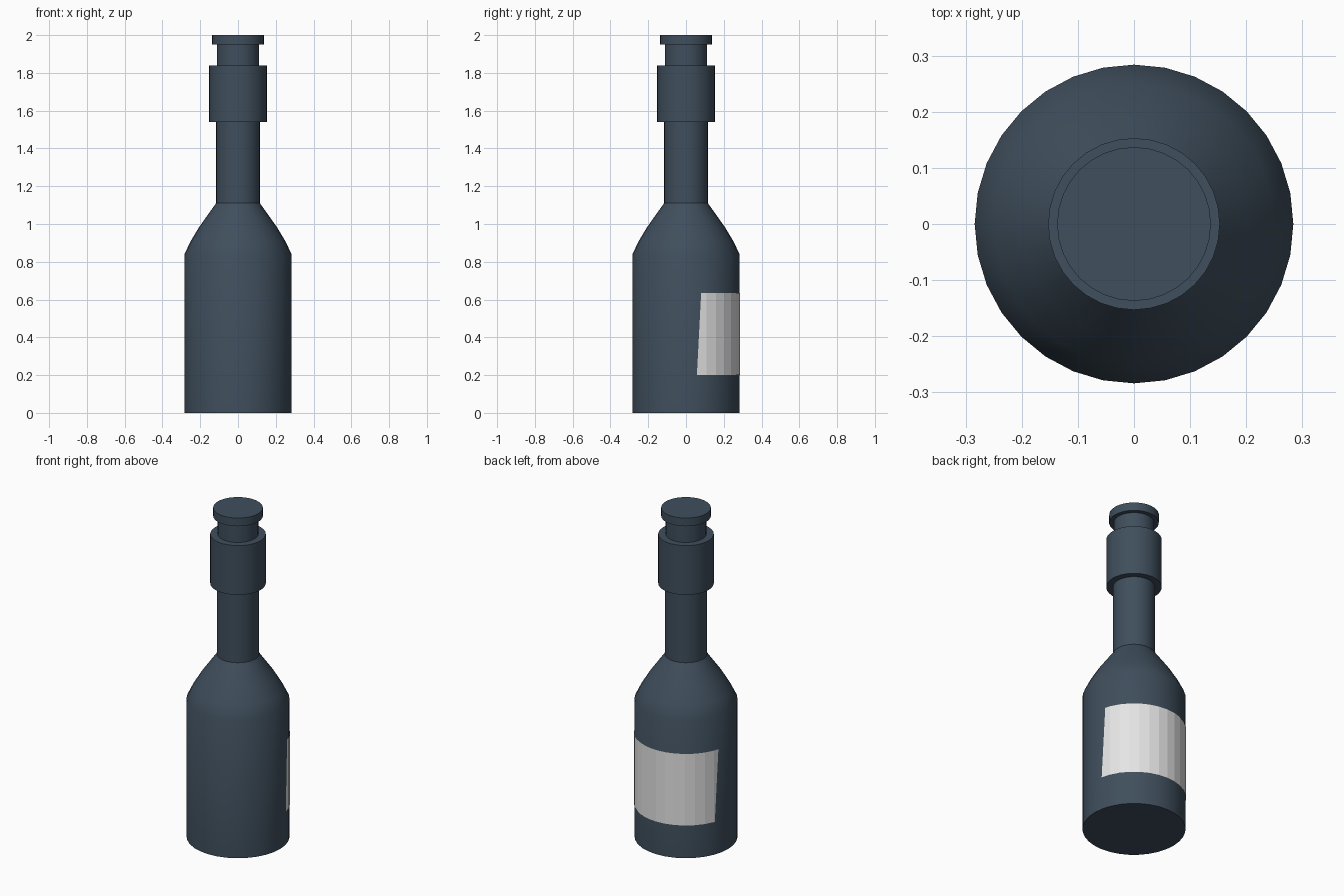
import bpy, bmesh, math

if "Cube" in bpy.data.objects:
    bpy.data.objects.remove(bpy.data.objects["Cube"], do_unlink=True)

SIDES = 32
STEP = 2 * math.pi / SIDES
RADIUS = 0.284


def material(name, rgb):
    mat = bpy.data.materials.new(name)
    mat.use_nodes = True
    colour = (*rgb, 1)
    mat.diffuse_color = colour
    mat.node_tree.nodes["Principled BSDF"].inputs["Base Color"].default_value = colour
    return mat


def add_object(name, bm, mat):
    mesh = bpy.data.meshes.new(name)
    bm.to_mesh(mesh)
    bm.free()
    mesh.materials.append(mat)
    obj = bpy.data.objects.new(name, mesh)
    bpy.context.collection.objects.link(obj)
    return obj


def lathe(name, profile, mat):
    """Closed solid turned from (radius, height) points, bottom to top."""
    bm = bmesh.new()
    rings = [[bm.verts.new((r * math.cos(i * STEP), r * math.sin(i * STEP), z))
              for i in range(SIDES)] for r, z in profile]
    for low, high in zip(rings, rings[1:]):
        for i in range(SIDES):
            j = (i + 1) % SIDES
            bm.faces.new((low[i], low[j], high[j], high[i]))
    bm.faces.new(rings[0][::-1])
    bm.faces.new(rings[-1])
    obj = add_object(name, bm, mat)
    bpy.ops.object.select_all(action="DESELECT")
    obj.select_set(True)
    bpy.context.view_layer.objects.active = obj
    bpy.ops.object.shade_smooth_by_angle(angle=math.radians(30))
    return obj


def on_facet(angle, radius):
    """Point on the flat-sided wall of the bottle at an angle."""
    offset = angle % STEP - STEP / 2
    r = radius * math.cos(STEP / 2) / math.cos(offset)
    return r * math.cos(angle), r * math.sin(angle)


glass = material("dark blue glass", (0.05, 0.077, 0.108))
paper = material("light grey paper", (0.78, 0.78, 0.78))

# Bottle with sloping shoulder and neck
lathe("bottle_body", [(RADIUS, 0), (RADIUS, 0.84), (0.25, 0.91), (0.205, 0.985),
                      (0.116, 1.11), (0.116, 1.6)], glass)
# Collar around the neck, mouth and lip
lathe("neck_collar", [(0.153, 1.54), (0.153, 1.84)], glass)
lathe("bottle_mouth", [(0.112, 1.8), (0.112, 1.96)], glass)
lathe("bottle_lip", [(0.137, 1.95), (0.137, 2.0)], glass)

# Label wrapped around the back, with slanted ends
bm = bmesh.new()
inner = [i * STEP for i in range(2, SIDES // 2 - 1)]
rows = []
for z, start, end in ((0.2, 11.6, 158.7), (0.635, 16.3, 163.7)):
    angles = [math.radians(start), *inner, math.radians(end)]
    rows.append([bm.verts.new((*on_facet(a, RADIUS + 0.003), z)) for a in angles])
for i in range(len(rows[0]) - 1):
    bm.faces.new((rows[0][i], rows[0][i + 1], rows[1][i + 1], rows[1][i]))
add_object("back_label", bm, paper)
